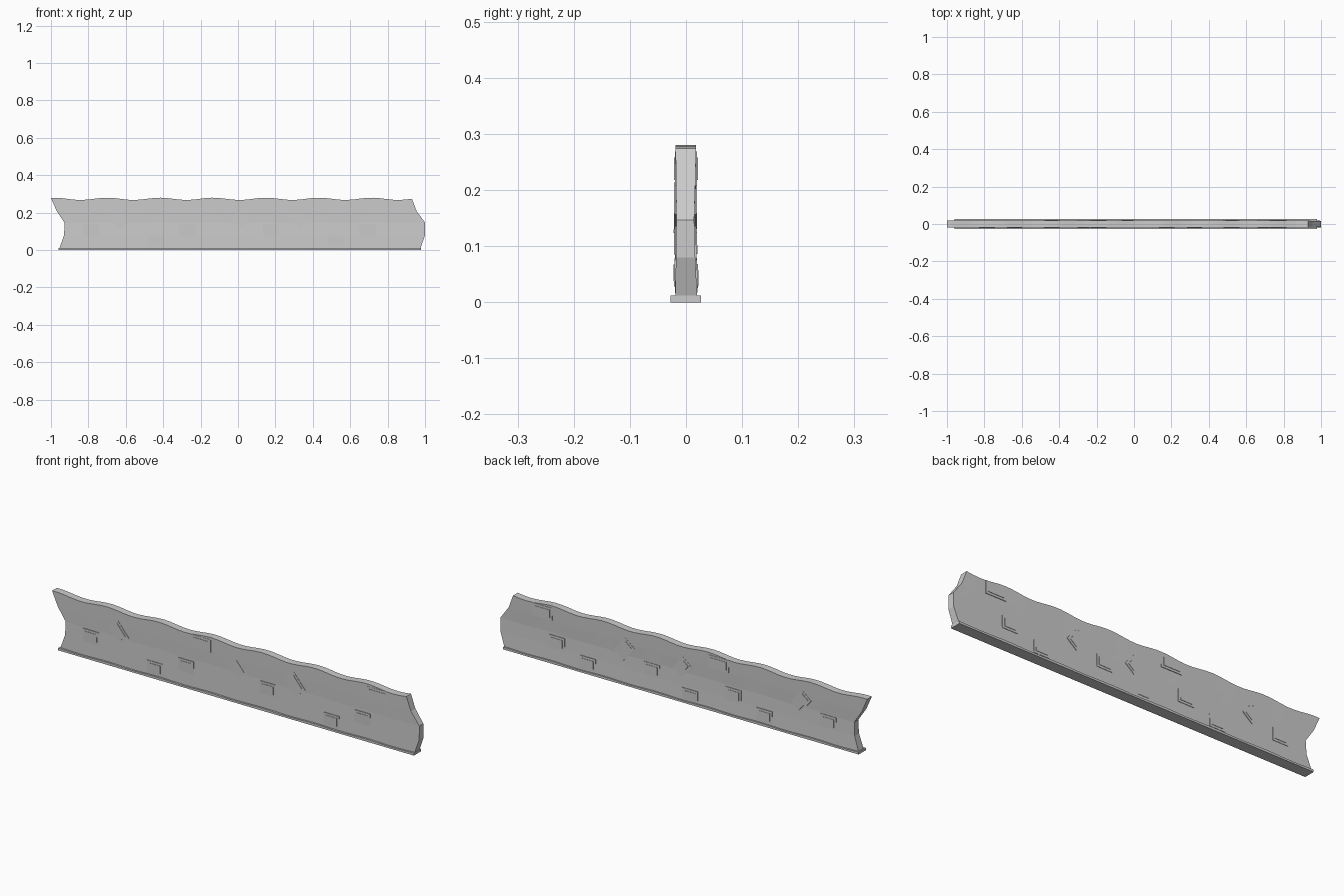
import bpy, bmesh, math
from mathutils import Matrix

if "Cube" in bpy.data.objects:
    bpy.data.objects.remove(bpy.data.objects["Cube"])

def finish(bm, name):
    bmesh.ops.recalc_face_normals(bm, faces=bm.faces)
    me = bpy.data.meshes.new(name)
    bm.to_mesh(me)
    bm.free()
    ob = bpy.data.objects.new(name, me)
    bpy.context.collection.objects.link(ob)
    return ob

def wave(x):
    return 0.5 - 0.5 * math.cos(2 * math.pi * (x + 0.7) / 0.283)

def loft(name, rows, dip, cols=56):
    """rows: (z, x_left, x_right, y_front, y_back), bottom to top; dip(z) = wave depth."""
    bm = bmesh.new()
    ring = [(r[0], r[1], r[2], r[3]) for r in rows]
    ring += [(r[0], r[1], r[2], r[4]) for r in reversed(rows)]
    loops = []
    for i in range(cols + 1):
        t = i / cols
        loop = []
        for z, xl, xr, y in ring:
            x = xl + (xr - xl) * t
            loop.append(bm.verts.new((x, y, z - dip(z) * wave(x))))
        loops.append(loop)
    n = len(ring)
    for a, b in zip(loops, loops[1:]):
        for k in range(n):
            m = (k + 1) % n
            bm.faces.new((a[k], b[k], b[m], a[m]))
    # end caps, one quad per band
    for lp in (loops[0], loops[-1]):
        for k in range(len(rows) - 1):
            bm.faces.new((lp[k], lp[k + 1], lp[n - 2 - k], lp[n - 1 - k]))
    return finish(bm, name)

# Wall panel with wavy top and interlocking ends
loft("wall_panel", [
    (0.008, -0.955, 0.975, -0.019, 0.020),
    (0.080, -0.930, 1.000, -0.0180, 0.0165),
    (0.147, -0.927, 1.000, -0.0168, 0.0145),
    (0.210, -0.970, 0.955, -0.0178, 0.0165),
    (0.280, -1.000, 0.930, -0.0185, 0.0180),
], lambda z: 0.012 * max(0, (z - 0.1) / 0.18))

# Foot strip under the wall
loft("foot_strip", [
    (0.000, -0.960, 0.978, -0.028, 0.027),
    (0.012, -0.960, 0.978, -0.028, 0.027),
], lambda z: 0.003 if z > 0 else 0)

def brick(name, x, z, w, h, angle, yf, yb, tilt=0):
    bm = bmesh.new()
    bmesh.ops.create_cube(bm, size=1)
    bmesh.ops.scale(bm, vec=(w, yb - yf, h), verts=bm.verts)
    # stepped centre on both broad faces
    for s in (-1, 1):
        face = [f for f in bm.faces if f.normal.y * s > 0.9][0]
        bmesh.ops.inset_region(bm, faces=[face], thickness=0.016)
        ext = bmesh.ops.extrude_discrete_faces(bm, faces=[face])['faces'][0]
        bmesh.ops.translate(bm, vec=(0, s * 0.0018, 0), verts=ext.verts)
    mat = (Matrix.Translation((x, (yf + yb) / 2, z))
           @ Matrix.Rotation(math.radians(angle), 4, 'Y')
           @ Matrix.Rotation(math.radians(tilt), 4, 'X'))
    bmesh.ops.transform(bm, matrix=mat, verts=bm.verts)
    finish(bm, name)

# Exposed bricks poking through both sides; pattern repeats along the wall
pattern = [
    (-0.787, 0.110, 0.085, 0.062, 0, -0.0198, 0.0178, 1),
    (-0.638, 0.172, 0.095, 0.066, 50, -0.0192, 0.0178, 0),
    (-0.440, 0.048, 0.085, 0.062, 0, -0.0202, 0.0202, 1),
    (-0.190, 0.238, 0.110, 0.062, 0, -0.0195, 0.0195, 0),
    (-0.270, 0.105, 0.085, 0.062, 0, -0.0195, 0.0182, 1),
]
for rep in range(2):
    for i, p in enumerate(pattern):
        brick(f"brick_{rep}_{i}", p[0] + 0.962 * rep, *p[1:])
brick("brick_middle", 0.010, 0.168, 0.085, 0.062, 50, -0.0172, 0.0172)
brick("brick_back_low", -0.035, 0.042, 0.085, 0.055, 0, -0.010, 0.0200)
